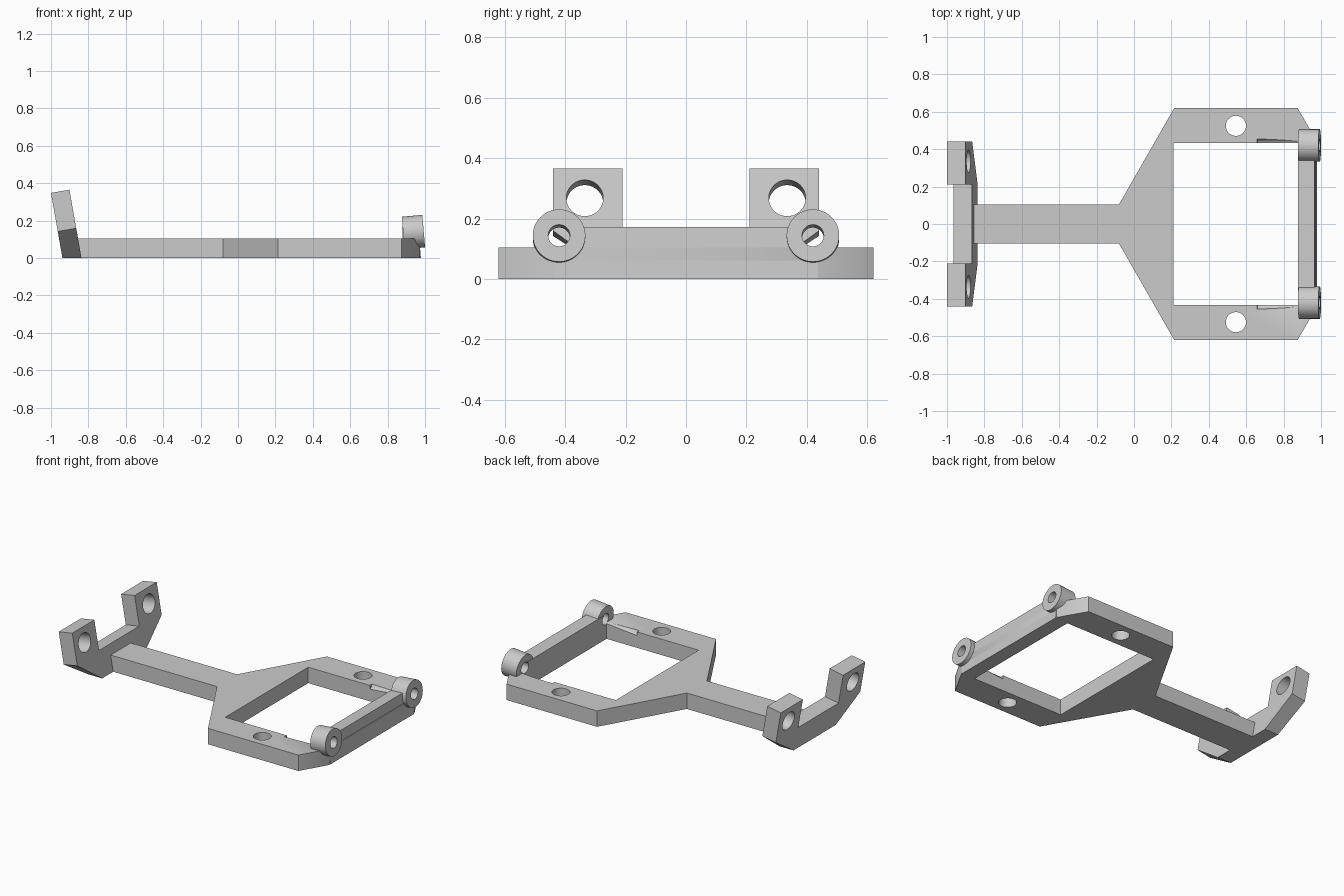
import bpy, bmesh
from math import radians
from mathutils import Matrix, Vector

cube = bpy.data.objects.get("Cube")
if cube:
    bpy.data.objects.remove(cube, do_unlink=True)

GREY = (0.6, 0.6, 0.6, 1)
grey = bpy.data.materials.new("light grey")
grey.use_nodes = True
grey.diffuse_color = GREY
grey.node_tree.nodes["Principled BSDF"].inputs["Base Color"].default_value = GREY


def finish(bm, name, matrix=Matrix()):
    bmesh.ops.transform(bm, matrix=matrix, verts=bm.verts)
    bmesh.ops.recalc_face_normals(bm, faces=bm.faces)
    mesh = bpy.data.meshes.new(name)
    bm.to_mesh(mesh)
    bm.free()
    mesh.materials.append(grey)
    obj = bpy.data.objects.new(name, mesh)
    bpy.context.collection.objects.link(obj)
    return obj


def prism(name, points, depth, matrix=Matrix()):
    """Extrude a closed outline of 3D points along a depth vector."""
    bm = bmesh.new()
    face = bm.faces.new([bm.verts.new(p) for p in points])
    out = bmesh.ops.extrude_face_region(bm, geom=[face])
    moved = [v for v in out["geom"] if isinstance(v, bmesh.types.BMVert)]
    bmesh.ops.translate(bm, verts=moved, vec=depth)
    return finish(bm, name, matrix)


def cylinder(name, radius, length, matrix, sides=48):
    bm = bmesh.new()
    bmesh.ops.create_cone(bm, cap_ends=True, segments=sides, radius1=radius,
                          radius2=radius, depth=length)
    return finish(bm, name, matrix)


def cut(obj, cutters):
    for c in cutters:
        m = obj.modifiers.new("cut", 'BOOLEAN')
        m.operation = 'DIFFERENCE'
        m.solver = 'EXACT'
        m.object = c
    deps = bpy.context.evaluated_depsgraph_get()
    deps.update()
    mesh = bpy.data.meshes.new_from_object(obj.evaluated_get(deps))
    obj.modifiers.clear()
    obj.data = mesh


def mirrored(half):
    return half + [(a, -b) for a, b in reversed(half)]


def along_x(x, y, z, tilt):
    """Place a z-aligned cylinder along x, its +x end raised by tilt."""
    return Matrix.Translation((x, y, z)) @ Matrix.Rotation(radians(90 - tilt), 4, 'Y')


# Flat plate: arm flaring out into a frame
outline = mirrored([(-0.88, 0.105), (-0.08, 0.105), (0.215, 0.62),
                    (0.875, 0.62), (0.973, 0.45)])
plate = prism("frame_plate", [(x, y, 0) for x, y in outline], (0, 0, 0.105))

# Raised end bar, leaning slightly inward
bar = prism("end_bar", [(x, -0.437, z) for x, z in
                        [(0.885, 0), (0.978, 0), (0.964, 0.172), (0.878, 0.166)]],
            (0, 0.874, 0))

# Leaning bracket with two ears
lean = Matrix.Translation((-0.837, 0, 0)) @ Matrix.Rotation(radians(-10), 4, 'Y')
ears = mirrored([(0.0, 0.22), (0.162, 0.44), (0.371, 0.44),
                 (0.371, 0.21), (0.175, 0.21)])
# the mirrored list closes the valley between the ears and the base
bracket = prism("leaning_bracket", [(0, y, z) for z, y in ears], (-0.1, 0, 0), lean)
up = lean.to_3x3() @ Vector((0, 0, 1))
for v in bracket.data.vertices:          # trim the foot flat on the ground
    if v.co.z < 0:
        v.co -= up * (v.co.z / up.z)

# Tubes at the ends of the bar
TILT = 5
tubes = [cylinder(f"{side}_tube", 0.087, 0.11, along_x(0.938, y, 0.139, TILT))
         for side, y in (("left", -0.42), ("right", 0.42))]

# Cutters
window = prism("window_cutter", [(0.21, -0.432, -0.1), (0.882, -0.432, -0.1),
                                 (0.882, 0.432, -0.1), (0.21, 0.432, -0.1)], (0, 0, 0.4))
plate_holes, ear_holes, bores = [], [], []
for s in (-1, 1):
    plate_holes.append(cylinder("plate_hole_cutter", 0.054, 0.5,
                                Matrix.Translation((0.545, s * 0.525, 0))))
    ear_holes.append(cylinder("ear_hole_cutter", 0.061, 0.4,
                              lean @ along_x(-0.05, s * 0.335, 0.272, 0)))
    bores.append(cylinder("bore_cutter", 0.036, 0.4,
                          along_x(0.857, s * 0.42, 0.132, TILT)))

cut(plate, [window] + plate_holes + bores)
cut(bar, bores)
cut(bracket, ear_holes)
for tube, bore in zip(tubes, bores):
    cut(tube, [bore])
for c in [window] + plate_holes + ear_holes + bores:
    bpy.data.objects.remove(c, do_unlink=True)

# Smooth round walls, keep hard edges
bpy.ops.object.select_all(action='DESELECT')
for obj in [plate, bar, bracket] + tubes:
    obj.select_set(True)
bpy.context.view_layer.objects.active = plate
bpy.ops.object.shade_smooth_by_angle(angle=radians(30))
